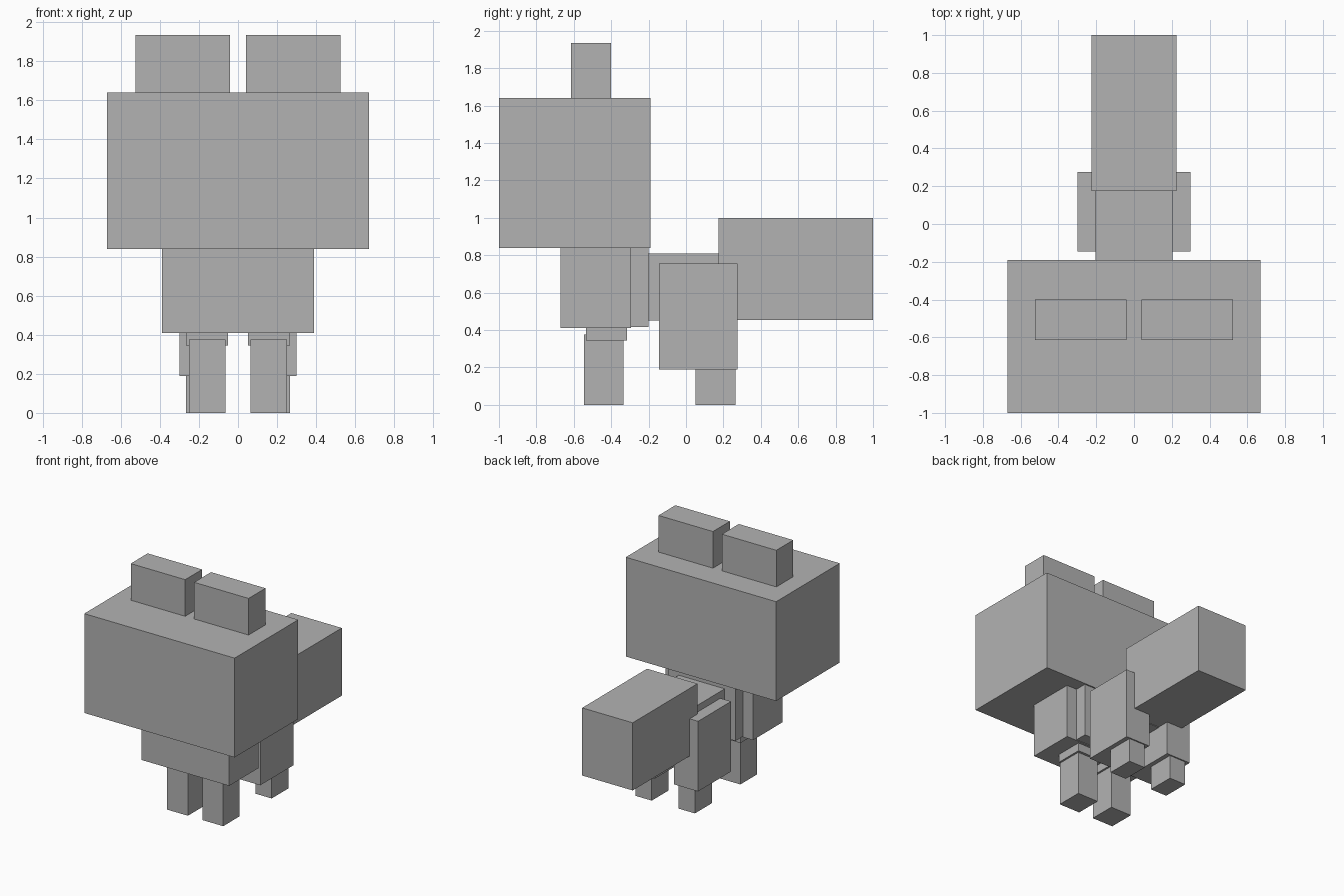
import bpy
import bmesh
from mathutils import Vector

cube = bpy.data.objects.get("Cube")
if cube:
    bpy.data.objects.remove(cube, do_unlink=True)

# One plain grey for the whole animal
grey = bpy.data.materials.new("plain_grey")
grey.use_nodes = True
colour = (0.45, 0.45, 0.45, 1)
grey.diffuse_color = colour
grey.node_tree.nodes["Principled BSDF"].inputs["Base Color"].default_value = colour


def box(name, x, y, z):
    """Box between (low, high) limits on each axis."""
    low, high = (Vector(c) for c in zip(x, y, z))
    bm = bmesh.new()
    bmesh.ops.create_cube(bm, size=1)
    bmesh.ops.scale(bm, vec=high - low, verts=bm.verts)
    bmesh.ops.translate(bm, vec=(low + high) / 2, verts=bm.verts)
    mesh = bpy.data.meshes.new(name)
    bm.to_mesh(mesh)
    bm.free()
    mesh.materials.append(grey)
    obj = bpy.data.objects.new(name, mesh)
    bpy.context.collection.objects.link(obj)


def centred(name, half_width, y, z):
    box(name, (-half_width, half_width), y, z)


def pair(name, x, y, z):
    """Matching boxes on the left (+x) and right (-x)."""
    box("left_" + name, x, y, z)
    box("right_" + name, (-x[1], -x[0]), y, z)


# Head and ears
centred("head", 0.67, (-1.0, -0.19), (0.84, 1.64))
pair("ear", (0.04, 0.525), (-0.615, -0.4), (1.64, 1.935))

# Trunk and tail
centred("chest", 0.39, (-0.67, -0.295), (0.41, 0.84))
centred("shoulder_back", 0.3, (-0.295, -0.2), (0.415, 0.84))
centred("body", 0.205, (-0.2, 0.18), (0.45, 0.81))
centred("tail", 0.225, (0.175, 1.0), (0.455, 1.0))

# Front legs with cuffs below the chest
pair("front_cuff", (0.05, 0.265), (-0.535, -0.315), (0.345, 0.41))
pair("front_leg", (0.065, 0.25), (-0.545, -0.335), (0.0, 0.375))

# Hind legs
pair("thigh", (0.085, 0.3), (-0.145, 0.275), (0.19, 0.755))
pair("hind_foot", (0.12, 0.265), (0.05, 0.265), (0.0, 0.19))
